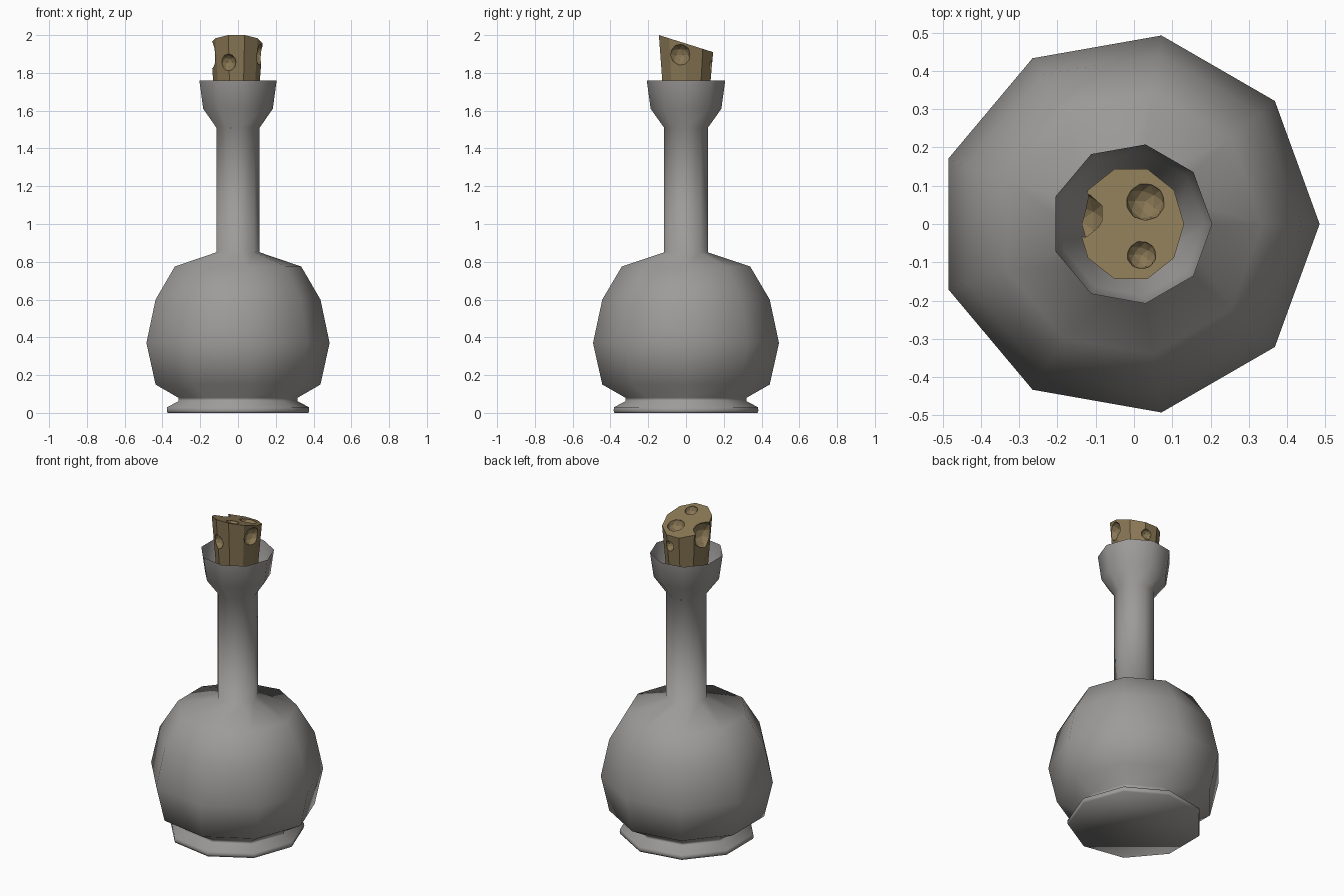
import bpy, bmesh, math
from mathutils import Vector

cube = bpy.data.objects.get("Cube")
if cube:
    bpy.data.objects.remove(cube, do_unlink=True)


def material(name, rgb):
    mat = bpy.data.materials.new(name)
    mat.use_nodes = True
    color = (*rgb, 1)
    mat.diffuse_color = color
    mat.node_tree.nodes["Principled BSDF"].inputs["Base Color"].default_value = color
    return mat


def lathe(name, profile, sides, mat, shift=0.0, cap_top=False):
    """Stack rings of (radius, height) and bridge them; the bottom is capped."""
    bm = bmesh.new()
    rings = []
    for r, z in profile:
        angles = [2 * math.pi * i / sides for i in range(sides)]
        rings.append([bm.verts.new((r * (math.cos(a) + shift), r * math.sin(a), z)) for a in angles])
    for low, high in zip(rings, rings[1:]):
        for i in range(sides):
            j = (i + 1) % sides
            bm.faces.new((low[i], low[j], high[j], high[i]))
    bm.faces.new(rings[0][::-1])
    if cap_top:
        bm.faces.new(rings[-1])
    mesh = bpy.data.meshes.new(name)
    bm.to_mesh(mesh)
    bm.free()
    mesh.materials.append(mat)
    obj = bpy.data.objects.new(name, mesh)
    bpy.context.collection.objects.link(obj)
    return obj


def activate(obj):
    bpy.ops.object.select_all(action='DESELECT')
    obj.select_set(True)
    bpy.context.view_layer.objects.active = obj


grey = material("grey glass", (0.34, 0.33, 0.32))
brown = material("cork brown", (0.25, 0.185, 0.09))

# Bottle: foot, round belly, long neck and flared open mouth
bottle = lathe("bottle", [
    (0.385, 0), (0.389, 0.012), (0.387, 0.03), (0.325, 0.062), (0.325, 0.08),
    (0.45, 0.15), (0.5, 0.37), (0.45, 0.6), (0.345, 0.775), (0.118, 0.85),
    (0.118, 1.51), (0.19, 1.61), (0.211, 1.76)], 9, grey, shift=-0.03)
activate(bottle)
bpy.ops.object.shade_smooth_by_angle(angle=math.radians(80))

# Cork: tapered plug with a slanted top
cork = lathe("cork", [(0.108, 1.45), (0.151, 1.95)], 10, brown, cap_top=True)
for v in cork.data.vertices:
    v.co.x = v.co.x * 0.92 - 0.008
    if v.co.z > 1.9:
        v.co.z = 1.955 - 0.315 * v.co.y

# Round pits in the cork: centre and radius
pits = [
    ((0.03, 0.06, 1.945), 0.052),
    ((0.02, -0.08, 1.985), 0.039),
    ((-0.14, 0.008, 1.90), 0.08),
    ((0.135, -0.035, 1.895), 0.06),
    ((-0.055, -0.135, 1.855), 0.046),
    ((0.02, 0.135, 1.84), 0.032),
]
for centre, radius in pits:
    bpy.ops.mesh.primitive_ico_sphere_add(subdivisions=2, radius=radius, location=Vector(centre))
    cutter = bpy.context.object
    cutter.name = "pit_cutter"
    cutter.hide_render = True
    cutter.data.materials.append(brown)
    activate(cork)
    mod = cork.modifiers.new("pit", 'BOOLEAN')
    mod.operation = 'DIFFERENCE'
    mod.solver = 'EXACT'
    mod.object = cutter
    bpy.ops.object.modifier_apply(modifier=mod.name)
    bpy.data.objects.remove(cutter, do_unlink=True)
